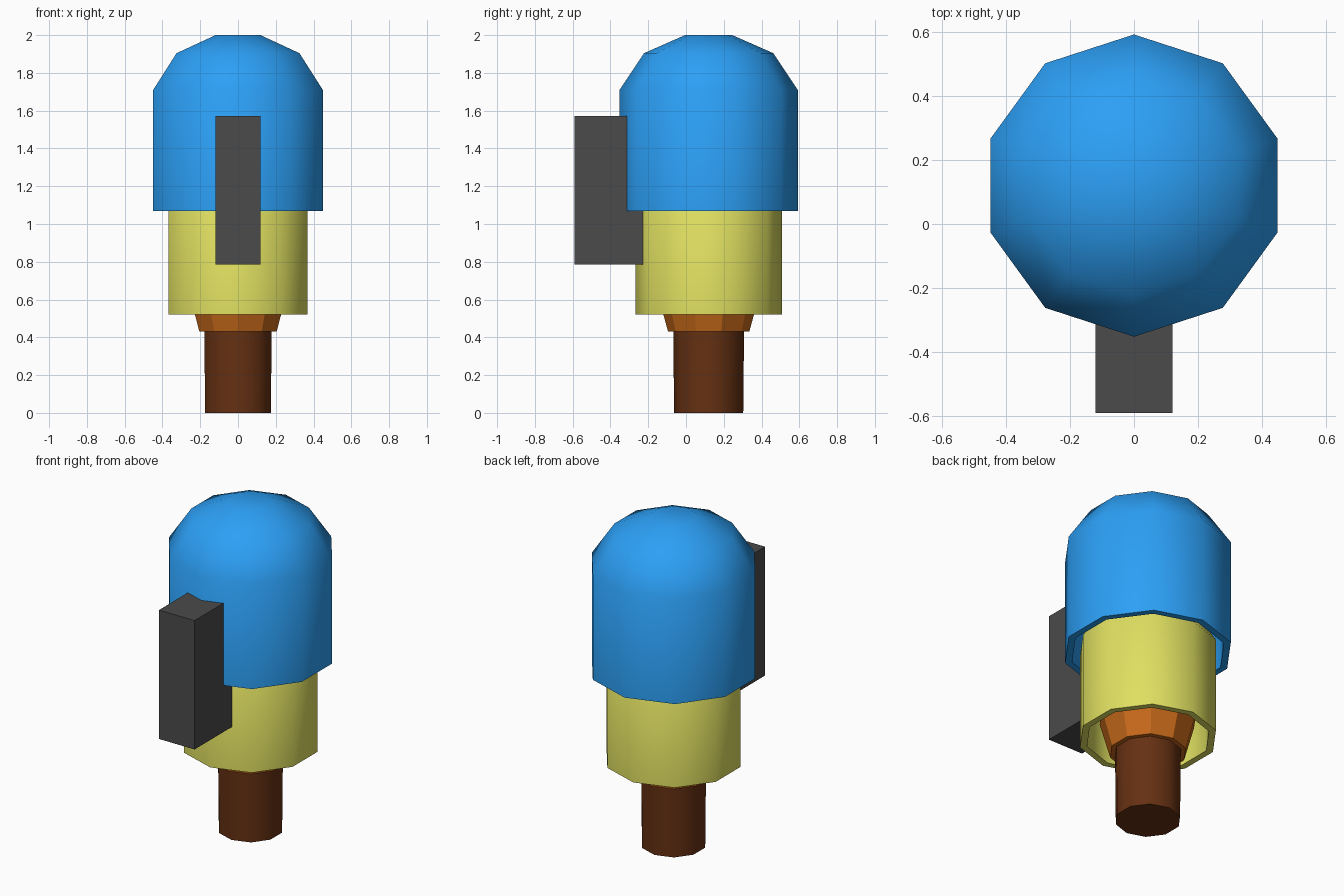
import bpy, bmesh
from math import pi, cos, sin

if "Cube" in bpy.data.objects:
    bpy.data.objects.remove(bpy.data.objects["Cube"])

SIDES = 10
AXIS_Y = 0.12


def paint(obj, name, rgb):
    mat = bpy.data.materials.new(name)
    mat.diffuse_color = (*rgb, 1)
    mat.use_nodes = True
    mat.node_tree.nodes["Principled BSDF"].inputs["Base Color"].default_value = mat.diffuse_color
    obj.data.materials.append(mat)


def lathe(name, profile, rgb, angle):
    """Ten-sided turned part; profile lists (radius, z), capped at both ends."""
    bm = bmesh.new()
    rings = [[bm.verts.new((r * cos(pi / 2 + 2 * pi * i / SIDES),
                            r * sin(pi / 2 + 2 * pi * i / SIDES), z))
              for i in range(SIDES)] for r, z in profile]
    for a, b in zip(rings, rings[1:]):
        for i in range(SIDES):
            j = (i + 1) % SIDES
            bm.faces.new((a[i], a[j], b[j], b[i]))
    bm.faces.new(rings[0])
    bm.faces.new(rings[-1])
    bmesh.ops.recalc_face_normals(bm, faces=bm.faces)
    mesh = bpy.data.meshes.new(name)
    bm.to_mesh(mesh)
    bm.free()
    obj = bpy.data.objects.new(name, mesh)
    bpy.context.collection.objects.link(obj)
    obj.location.y = AXIS_Y
    paint(obj, name + "_colour", rgb)
    bpy.ops.object.select_all(action='DESELECT')
    obj.select_set(True)
    bpy.context.view_layer.objects.active = obj
    bpy.ops.object.shade_smooth_by_angle(angle=angle)
    return obj


def shell(name, radius, bottom, shoulder, top, wall, rgb):
    """Hollow domed cap, open underneath with a thin rim."""
    rise = top - shoulder
    outer = [(radius, bottom), (radius, shoulder),
             (radius * 0.725, shoulder + rise * 0.67), (radius * 0.265, top)]
    inner = [(r * (radius - wall) / radius, z if i == 0 else z - wall)
             for i, (r, z) in enumerate(outer)]
    return lathe(name, inner[::-1] + outer, rgb, pi / 3)


# Nested domed caps
shell("upper_cap", 0.472, 1.07, 1.71, 2.0, 0.04, (0.025, 0.35, 0.92))
shell("middle_cap", 0.387, 0.52, 1.10, 1.35, 0.04, (0.74, 0.74, 0.12))

# Flared collar under the caps, and the post it sits on
lathe("collar", [(0.215, 0.43), (0.275, 0.65), (0.2, 0.75)], (0.56, 0.14, 0.01), pi / 6)
lathe("post", [(0.183, 0), (0.188, 0.5)], (0.13, 0.03, 0.006), pi / 3)

# Upright block on the front
bpy.ops.mesh.primitive_cube_add(size=1, location=(0, -0.345, 1.178))
block = bpy.context.object
block.name = "front_block"
block.scale = (0.24, 0.49, 0.786)
paint(block, "block_colour", (0.07, 0.07, 0.07))
